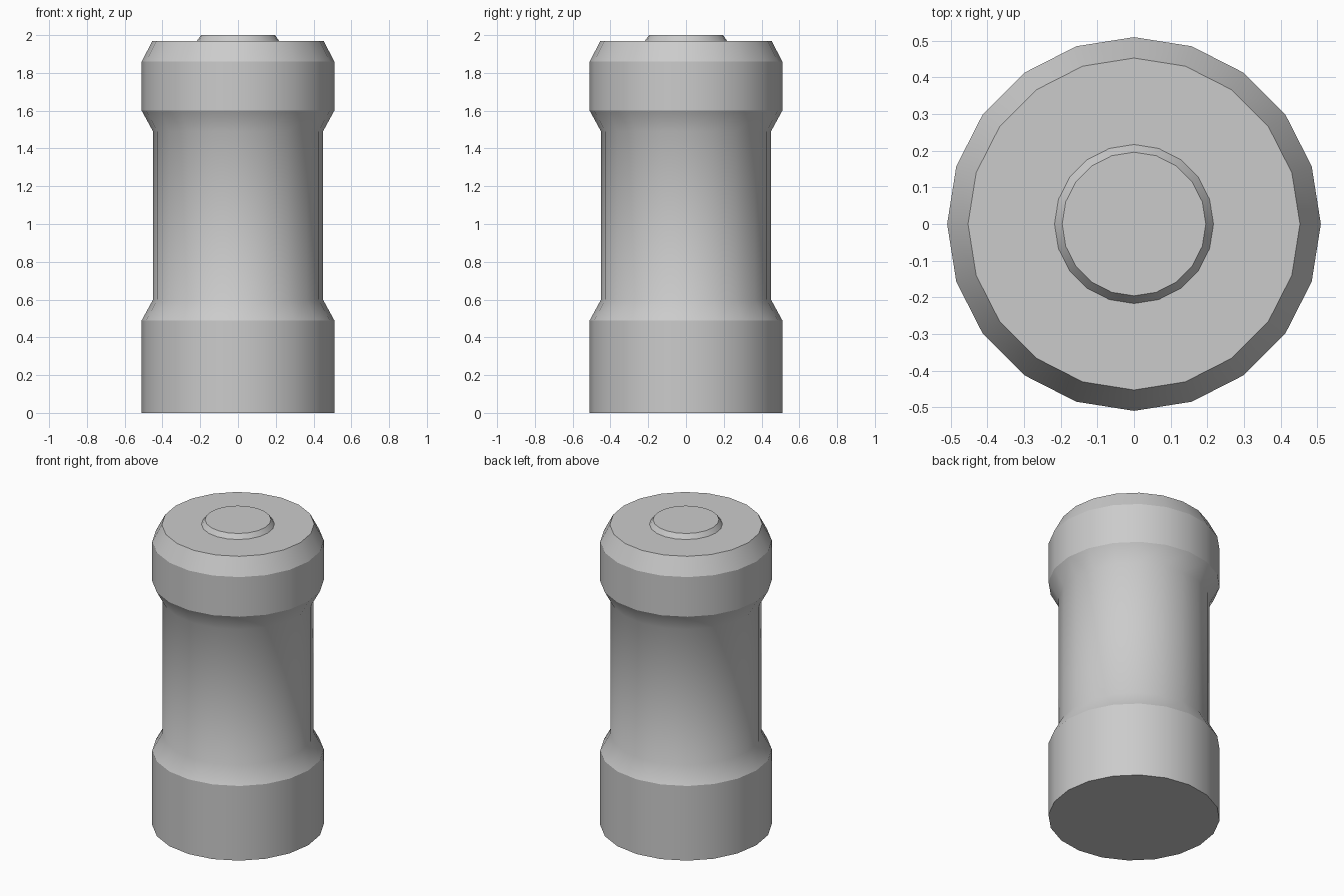
import bpy, bmesh
from math import cos, sin, tau

if "Cube" in bpy.data.objects:
    bpy.data.objects.remove(bpy.data.objects["Cube"])

SIDES = 20


def lathe(name, profile):
    """Spin (radius, z, sharp) points into a closed solid with flat caps."""
    bm = bmesh.new()
    rings = [[bm.verts.new((r * cos(tau * i / SIDES), r * sin(tau * i / SIDES), z))
              for i in range(SIDES)] for r, z, _ in profile]
    for a, b in zip(rings, rings[1:]):
        for i in range(SIDES):
            j = (i + 1) % SIDES
            bm.faces.new((a[i], a[j], b[j], b[i])).smooth = True
    bm.faces.new(rings[0][::-1])
    bm.faces.new(rings[-1])
    # keep the chosen rings crisp
    for ring, (_, _, sharp) in zip(rings, profile):
        for i in range(SIDES):
            bm.edges.get((ring[i], ring[(i + 1) % SIDES])).smooth = not sharp
    mesh = bpy.data.meshes.new(name)
    bm.to_mesh(mesh)
    bm.free()
    obj = bpy.data.objects.new(name, mesh)
    bpy.context.collection.objects.link(obj)
    return obj


# Canister body: wide base collar, narrower waist, wide chamfered top collar
lathe("canister_body", [
    (0.51, 0.0, True), (0.51, 0.49, True),
    (0.45, 0.60, False), (0.45, 1.49, False),
    (0.51, 1.60, True), (0.51, 1.86, True), (0.453, 1.97, True)])

# Low bevelled disc on top
lathe("top_cap", [(0.217, 1.97, True), (0.196, 2.0, True)])
